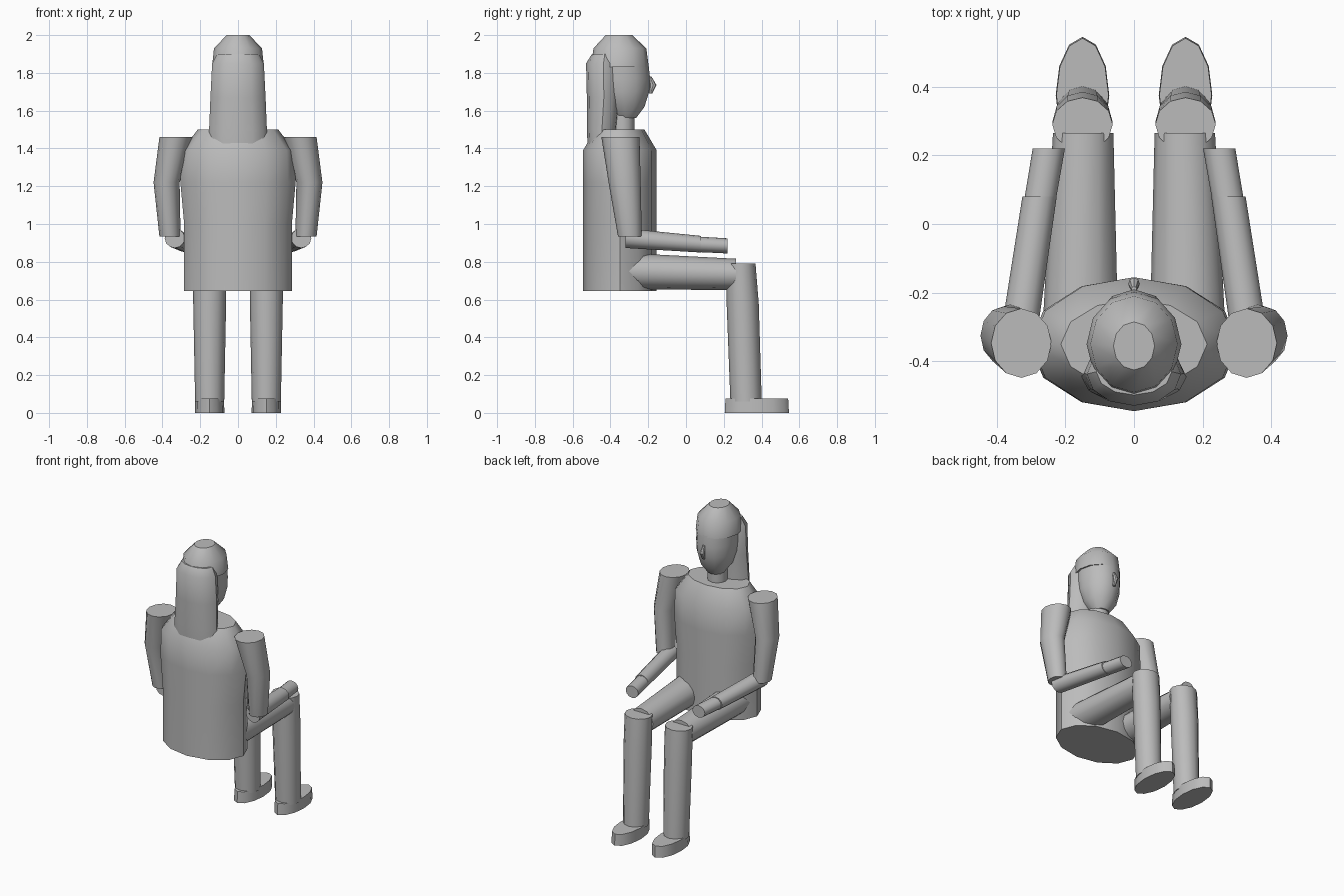
import bpy, bmesh, math

grey = bpy.data.materials.new("plain grey")
grey.diffuse_color = (0.5, 0.5, 0.5, 1)


def loft(name, rings, axis="Z", n=12, side=1):
    """Capped tube through elliptical rings (cx, cy, cz, r1, r2), ring plane normal to axis."""
    bm = bmesh.new()
    loops = []
    for cx, cy, cz, r1, r2 in rings:
        loop = []
        for i in range(n):
            a = 2 * math.pi * i / n
            u, v = r1 * math.cos(a), r2 * math.sin(a)
            co = (cx + u, cy + v, cz) if axis == "Z" else (cx + u, cy, cz + v)
            loop.append(bm.verts.new((co[0] * side, co[1], co[2])))
        loops.append(loop)
    for lo, hi in zip(loops, loops[1:]):
        for i in range(n):
            j = (i + 1) % n
            bm.faces.new((lo[i], lo[j], hi[j], hi[i]))
    bm.faces.new(loops[0])
    bm.faces.new(loops[-1])
    bmesh.ops.recalc_face_normals(bm, faces=bm.faces)
    me = bpy.data.meshes.new(name)
    bm.to_mesh(me)
    bm.free()
    me.materials.append(grey)
    for p in me.polygons:
        p.use_smooth = True
    me.set_sharp_from_angle(angle=math.radians(40))
    ob = bpy.data.objects.new(name, me)
    bpy.context.collection.objects.link(ob)
    return ob


# Torso with sloping shoulders
loft("torso", [(0, -.35, .645, .285, .195), (0, -.35, 1.0, .285, .195),
               (0, -.35, 1.22, .305, .195), (0, -.35, 1.39, .298, .195),
               (0, -.35, 1.50, .213, .13)])

# Neck, head and nose
loft("neck", [(0, -.335, 1.46, .062, .062), (0, -.335, 1.62, .062, .062)])
loft("head", [(0, -.32, 1.56, .055, .055), (0, -.325, 1.62, .10, .105),
              (0, -.335, 1.70, .122, .14), (0, -.34, 1.77, .127, .15),
              (0, -.345, 1.84, .127, .147)])
loft("nose", [(0, -.188, 1.69, .009, .009), (0, -.174, 1.735, .017, .018),
              (0, -.190, 1.78, .008, .008)], n=8)

# Cap of hair on the crown and long hair down the back
loft("crown_hair", [(0, -.35, 1.83, .138, .153), (0, -.35, 1.93, .127, .14),
                    (0, -.355, 2.0, .06, .07)])
loft("long_hair", [(0, -.44, 1.40, .155, .08), (0, -.445, 1.50, .153, .08),
                   (0, -.435, 1.67, .146, .09), (0, -.437, 1.85, .137, .092),
                   (0, -.43, 1.90, .11, .068)])

# Limbs, mirrored left and right
for label, s in (("right", 1), ("left", -1)):
    loft(label + "_upper_arm", [(.36, -.297, .933, .056, .063),
                                (.378, -.325, 1.22, .069, .085),
                                (.328, -.347, 1.46, .088, .101)], side=s)
    loft(label + "_forearm", [(.335, -.32, .925, .053, .052),
                              (.275, .08, .893, .05, .044)], "Y", side=s)
    loft(label + "_hand", [(.277, .05, .893, .046, .041),
                           (.248, .22, .884, .047, .04)], "Y", side=s)
    loft(label + "_thigh", [(.157, -.36, .752, .112, .097),
                            (.148, .265, .733, .088, .083)], "Y", side=s)
    loft(label + "_shin", [(.15, .318, .06, .077, .083),
                           (.15, .300, .58, .087, .085),
                           (.15, .290, .79, .088, .078)], side=s)
    loft(label + "_foot", [(.15, .375, 0, .078, .17),
                           (.15, .375, .075, .076, .166)], side=s)
